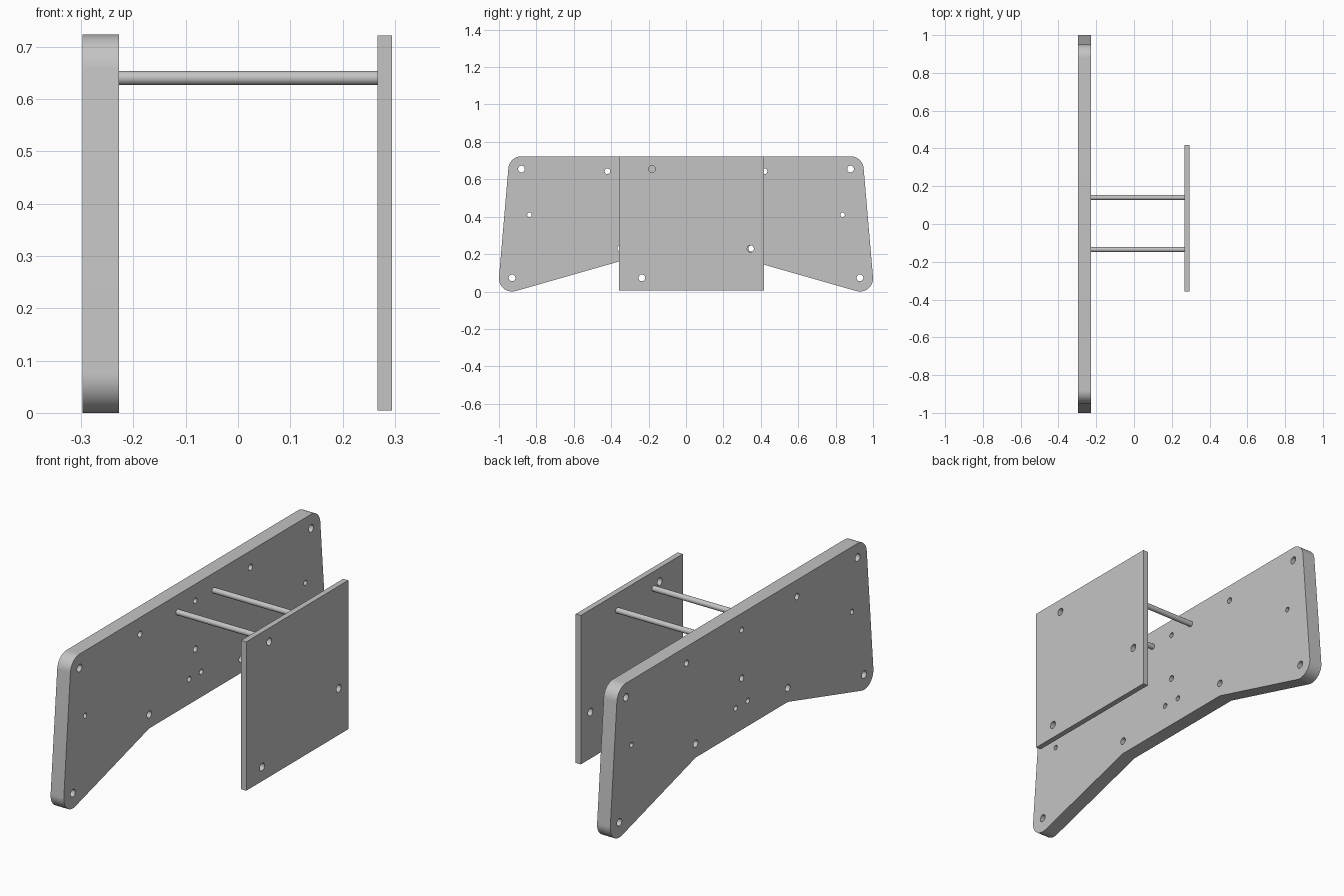
import bpy, bmesh, math
from mathutils import Matrix

cube = bpy.data.objects.get("Cube")
if cube:
    bpy.data.objects.remove(cube, do_unlink=True)

GREY = (0.55, 0.55, 0.55, 1)
metal = bpy.data.materials.new("plain grey")
metal.use_nodes = True
metal.diffuse_color = GREY
metal.node_tree.nodes["Principled BSDF"].inputs["Base Color"].default_value = GREY

# Profile axes (y, z) turned upright, thickness along x
UPRIGHT = Matrix(((0, 0, 1, 0), (1, 0, 0, 0), (0, 1, 0, 0), (0, 0, 0, 1)))


def arc(cy, cz, r, start, end, steps):
    angles = [math.radians(start + (end - start) * i / steps) for i in range(steps + 1)]
    return [(cy + r * math.cos(a), cz + r * math.sin(a)) for a in angles]


def plate(name, outline, holes, x0, x1):
    """Extrude an outline with round through holes between x0 and x1."""
    loops = [outline] + [arc(y, z, r, 0, 360, 32)[:-1] for y, z, r in holes]
    curve = bpy.data.curves.new(name + "_profile", "CURVE")
    curve.dimensions = "2D"
    curve.fill_mode = "BOTH"
    curve.extrude = (x1 - x0) / 2
    for loop in loops:
        spline = curve.splines.new("POLY")
        spline.points.add(len(loop) - 1)
        for point, (y, z) in zip(spline.points, loop):
            point.co = (y, z, 0, 1)
        spline.use_cyclic_u = True
    helper = bpy.data.objects.new(name + "_profile", curve)
    bpy.context.collection.objects.link(helper)
    bpy.context.view_layer.update()
    mesh = bpy.data.meshes.new_from_object(helper)
    bpy.data.objects.remove(helper, do_unlink=True)
    bpy.data.curves.remove(curve)

    bm = bmesh.new()
    bm.from_mesh(mesh)
    bmesh.ops.remove_doubles(bm, verts=bm.verts, dist=0.00001)
    bm.transform(Matrix.Translation(((x0 + x1) / 2, 0, 0)) @ UPRIGHT)
    bmesh.ops.recalc_face_normals(bm, faces=bm.faces)
    bm.to_mesh(mesh)
    bm.free()
    mesh.name = name
    obj = bpy.data.objects.new(name, mesh)
    bpy.context.collection.objects.link(obj)
    finish(obj)


def finish(obj):
    obj.data.materials.clear()
    obj.data.materials.append(metal)
    bpy.ops.object.select_all(action="DESELECT")
    obj.select_set(True)
    bpy.context.view_layer.objects.active = obj
    bpy.ops.object.shade_smooth_by_angle(angle=math.radians(30))


# Large plate: rounded corners, splayed ends, bottom edge raised in the middle
half = [(0.35, 0.163)] + arc(0.93, 0.07, 0.07, -106, 5, 20) + arc(0.88, 0.653, 0.07, 5, 90, 16)
outline = half + [(-y, z) for y, z in reversed(half)]
side_holes = [(0.88, 0.655, 0.018), (0.93, 0.073, 0.018), (0.837, 0.41, 0.012),
              (0.42, 0.643, 0.015), (0.35, 0.23, 0.017), (0.046, 0.284, 0.013)]
holes = [(s * y, z, r) for y, z, r in side_holes for s in (-1, 1)]
holes += [(0, 0.643, 0.013), (0, 0.411, 0.015)]
plate("large_plate", outline, holes, -0.297, -0.227)

# Small rectangular plate
plate("small_plate",
      [(-0.357, 0.005), (0.418, 0.005), (0.418, 0.721), (-0.357, 0.721)],
      [(-0.182, 0.655, 0.018), (-0.236, 0.073, 0.018), (0.345, 0.229, 0.018)],
      0.267, 0.294)

# Two rods joining the plates
for name, y in (("front_rod", -0.135), ("back_rod", 0.14)):
    bpy.ops.mesh.primitive_cylinder_add(vertices=32, radius=0.0135, depth=0.494,
                                        location=(0.02, y, 0.64),
                                        rotation=(0, math.pi / 2, 0))
    rod = bpy.context.object
    rod.name = name
    finish(rod)
